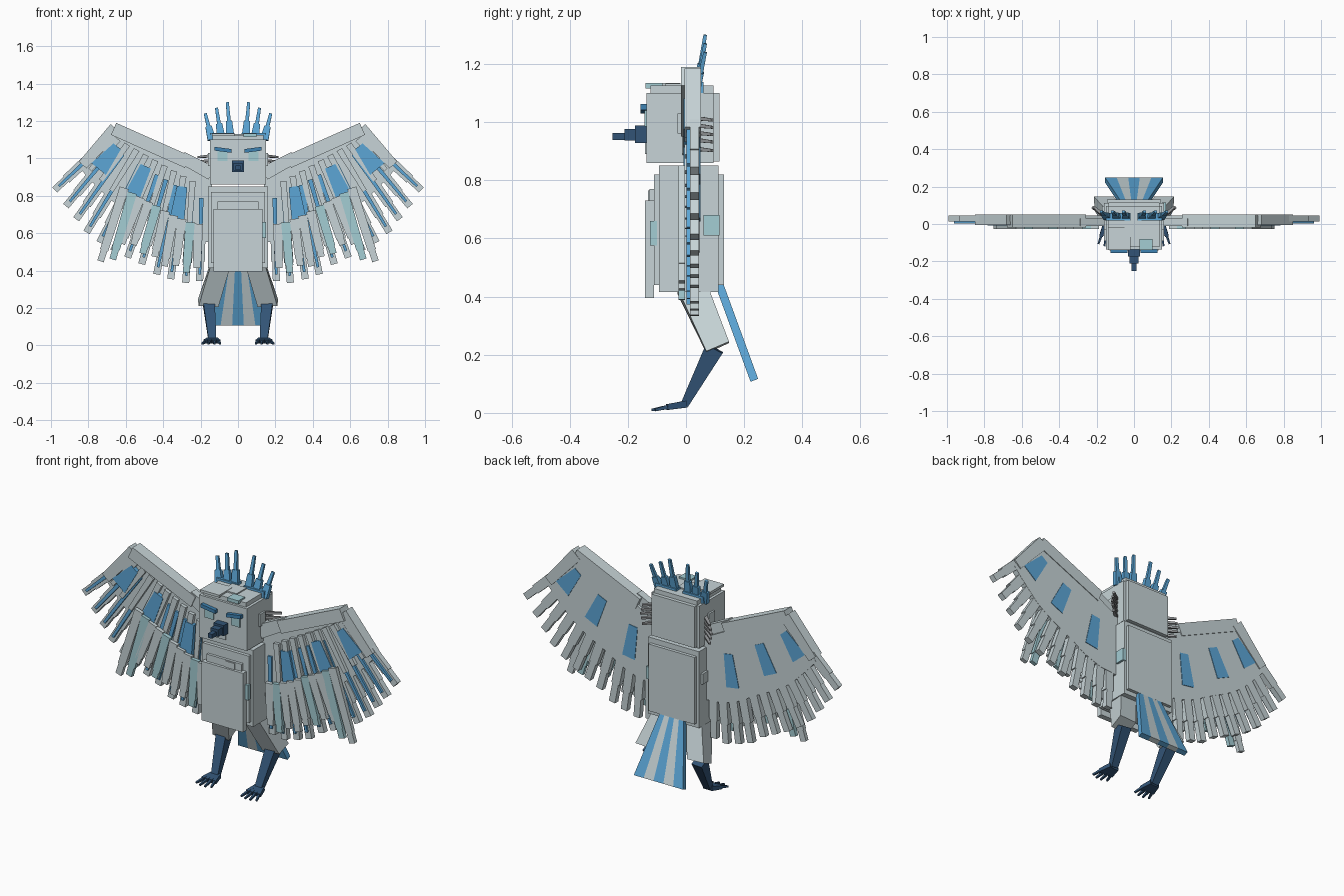
import bpy, bmesh, math
from mathutils import Vector

old = bpy.data.objects.get("Cube")
if old:
    bpy.data.objects.remove(old, do_unlink=True)


def material(name, rgb):
    lin = [((c / 255 + 0.055) / 1.055) ** 2.4 for c in rgb] + [1.0]
    m = bpy.data.materials.new(name)
    m.use_nodes = True
    m.diffuse_color = lin
    m.node_tree.nodes["Principled BSDF"].inputs["Base Color"].default_value = lin
    return m


PALE = material("pale grey", (199, 212, 215))
GREY = material("mid grey", (150, 153, 155))
BLUE = material("feather blue", (92, 166, 214))
DEEP = material("deep blue", (62, 130, 178))
TEAL = material("soft teal", (164, 205, 212))
NAVY = material("navy", (50, 84, 118))


def finish(name, bm, mat):
    bmesh.ops.recalc_face_normals(bm, faces=bm.faces)
    me = bpy.data.meshes.new(name)
    bm.to_mesh(me)
    bm.free()
    me.materials.append(mat)
    ob = bpy.data.objects.new(name, me)
    bpy.context.collection.objects.link(ob)
    return ob


def loft(name, a, b, mat):
    """Solid between two matching rings of points."""
    bm = bmesh.new()
    va = [bm.verts.new(p) for p in a]
    vb = [bm.verts.new(p) for p in b]
    bm.faces.new(va)
    bm.faces.new(vb[::-1])
    for i in range(len(a)):
        j = (i + 1) % len(a)
        bm.faces.new((va[i], vb[i], vb[j], va[j]))
    return finish(name, bm, mat)


def slab(name, pts, y0, y1, mat, s=1):
    """Outline in x and z, given thickness along y."""
    return loft(name, [(s * x, y0, z) for x, z in pts], [(s * x, y1, z) for x, z in pts], mat)


def box(name, x0, x1, y0, y1, z0, z1, mat):
    return slab(name, [(x0, z0), (x1, z0), (x1, z1), (x0, z1)], y0, y1, mat)


def beam(name, a, b, w0, d0, w1, d1, mat, s=1):
    """Tapering bar; w is the width across x, d the depth."""
    a, b = Vector(a), Vector(b)
    d = (b - a).normalized()
    side = Vector((1, 0, 0))
    side = (side - d * side.dot(d)).normalized()
    up = d.cross(side)
    rings = []
    for p, w, h in ((a, w0, d0), (b, w1, d1)):
        ring = [p + side * (i * w / 2) + up * (j * h / 2) for i, j in ((-1, -1), (1, -1), (1, 1), (-1, 1))]
        rings.append([(s * v.x, v.y, v.z) for v in ring])
    return loft(name, rings[0], rings[1], mat)


def blade(name, a, b, w0, w1, y0, y1, mat, s, step=0.8):
    """Flat feather with a narrower stepped tip."""
    a, b = Vector(a), Vector(b)
    d = (b - a).normalized()
    n = Vector((d.y, -d.x))
    m = a.lerp(b, step)
    w2 = w0 + (w1 - w0) * 0.4
    half = [(a, w0), (m, w2), (m, w1), (b, w1)] if step < 1 else [(a, w0), (b, w1)]
    pts = [p + n * w / 2 for p, w in half] + [p - n * w / 2 for p, w in half[::-1]]
    return slab(name, [(p.x, p.y) for p in pts], y0, y1, mat, s)


# Torso layers
box("torso", -0.16, 0.16, -0.092, 0.112, 0.415, 0.85, PALE)
box("torso_shell", -0.145, 0.145, -0.11, 0.13, 0.44, 0.82, PALE)
box("chest_layer", -0.11, 0.11, -0.125, -0.1, 0.44, 0.77, PALE)
box("chest_plate", -0.13, 0.13, -0.141, -0.11, 0.395, 0.73, PALE)
box("chest_chip", 0.01, 0.07, -0.13, -0.12, 0.73, 0.765, PALE)
box("chest_patch", 0.125, 0.15, -0.124, -0.1, 0.575, 0.66, TEAL)
box("left_side_patch", 0.15, 0.172, 0.06, 0.115, 0.61, 0.68, TEAL)
box("right_side_patch", -0.172, -0.15, 0.04, 0.095, 0.66, 0.72, PALE)

# Head layers
box("head", -0.15, 0.15, -0.135, 0.095, 0.86, 1.10, PALE)
box("head_back", -0.135, 0.135, -0.08, 0.115, 0.865, 1.10, PALE)
box("head_cap", -0.135, 0.135, -0.122, 0.095, 1.09, 1.125, PALE)
box("cap_rim", -0.14, -0.02, -0.14, -0.02, 1.12, 1.134, PALE)
box("cap_chip", 0.03, 0.1, -0.14, -0.08, 1.115, 1.134, TEAL)
box("cap_tile", -0.05, 0.04, -0.07, 0.02, 1.12, 1.132, PALE)
box("chin_chip", -0.05, 0.02, -0.141, -0.13, 0.89, 0.945, PALE)
for s, side in ((1, "left"), (-1, "right")):
    box(side + "_cheek", s * 0.14, s * 0.16, -0.03, 0.02, 0.96, 1.03, PALE)

# Beak in three steps
box("beak_base", -0.032, 0.032, -0.175, -0.13, 0.928, 0.988, NAVY)
box("beak_middle", -0.024, 0.024, -0.212, -0.17, 0.936, 0.976, NAVY)
box("beak_tip", -0.013, 0.013, -0.252, -0.21, 0.938, 0.962, NAVY)

# Tail fan with blue and grey bands
for i in range(5):
    rings = []
    for w, y, z in ((0.075, 0.115, 0.44), (0.155, 0.235, 0.112)):
        x0, x1 = -w + 2 * w * i / 5, -w + 2 * w * (i + 1) / 5
        rings.append([(x0, y - 0.013, z - 0.005), (x1, y - 0.013, z - 0.005),
                      (x1, y + 0.013, z + 0.005), (x0, y + 0.013, z + 0.005)])
    loft("tail_band_%d" % (i + 1), rings[0], rings[1], PALE if i % 2 else BLUE)

TIPS = [(.98, .832), (.92, .745), (.865, .675), (.81, .605), (.74, .55), (.665, .505),
        (.59, .47), (.515, .435), (.435, .38), (.36, .355), (.28, .335), (.205, .345)]
N = len(TIPS)


def root(t):
    return Vector((0.67 - 0.475 * t, 1.12 - 0.27 * t))


def tip(t):
    k = min(int(t * (N - 1)), N - 2)
    return Vector(TIPS[k]).lerp(Vector(TIPS[k + 1]), t * (N - 1) - k)


for s, side in ((1, "left"), (-1, "right")):
    # Eye and brow
    box(side + "_eye", s * 0.055, s * 0.11, -0.142, -0.13, 0.985, 1.045, TEAL)
    slab(side + "_brow", [(.035, 1.03), (.125, 1.042), (.125, 1.062), (.035, 1.05)], -0.156, -0.13, DEEP, s)

    # Swept spikes at the side of the head
    for i, z in enumerate((1.015, 0.99, 0.965, 0.94, 0.91)):
        length = 0.06 - 0.006 * abs(i - 2)
        beam("%s_side_spike_%d" % (side, i + 1), (0.13, 0.02, z), (0.165 + length, 0.09, z - 0.008),
             0.022, 0.016, 0.012, 0.01, GREY, s)

    # Crest spikes: broad base and slim tip
    for i, (bx, tx, tz) in enumerate(((.04, .057, 1.30), (.088, .115, 1.27), (.14, .175, 1.24))):
        a = Vector((bx, 0.035, 1.10))
        b = Vector((tx, 0.066, tz))
        m = a.lerp(b, 0.5)
        beam("%s_crest_base_%d" % (side, i + 1), a, m, 0.045, 0.026, 0.034, 0.022, BLUE, s)
        beam("%s_crest_tip_%d" % (side, i + 1), m, b, 0.02, 0.016, 0.016, 0.012, BLUE, s)
    box(side + "_crest_bar", s * 0.02, s * 0.15, 0.02, 0.06, 1.10, 1.137, BLUE)

    # Leg: thigh, shin and four toes
    top = [(.045, -.03, .41), (.145, -.03, .43), (.145, .07, .45), (.045, .07, .45)]
    low = [(.105, .07, .205), (.21, .07, .212), (.215, .148, .245), (.11, .148, .24)]
    loft(side + "_thigh", [(s * x, y, z) for x, y, z in top], [(s * x, y, z) for x, y, z in low], PALE)
    beam(side + "_shin", (.155, .098, .222), (.137, -.004, .03), .062, .065, .042, .028, NAVY, s)
    for i in range(4):
        k = i - 1.5
        a = Vector((.137 + k * .012, .0, .03))
        b = Vector((.14 + k * .024, -.065, .02))
        c = Vector((.142 + k * .032, -.124 + .012 * abs(k), .01))
        beam("%s_toe_%d" % (side, i + 1), a, b, .022, .024, .02, .02, NAVY, s)
        beam("%s_claw_%d" % (side, i + 1), b, c, .013, .014, .009, .009, NAVY, s)

    # Wing arm
    blade(side + "_shoulder", (.14, .92), (.3, 1.005), .075, .065, -.012, .03, PALE, s, 1)
    blade(side + "_forearm", (.27, .982), (.665, 1.158), .07, .07, -.018, .05, PALE, s, 1)
    blade(side + "_hand", (.655, 1.16), (.83, .965), .07, .055, -.005, .052, PALE, s, 1)

    # Covert panel joining the feathers
    ts = [i / (N - 1) for i in range(N)]
    outline = [(.14, .9), (.66, 1.17)] + [tuple(root(t).lerp(tip(t), .58)) for t in ts] + [(.14, .55)]
    slab(side + "_covert_panel", outline, .013, .046, PALE, s)

    # Long feathers with a blue quill strip in front
    for i, t in enumerate(ts):
        r, e = root(t), tip(t)
        blade("%s_long_feather_%d" % (side, i + 1), r, e, .058, .038, .014, .045, PALE, s)
        blade("%s_quill_strip_%d" % (side, i + 1), r.lerp(e, .12), r.lerp(e, .93), .024, .014, .002, .015, BLUE, s, 1)

    # Upper coverts between the quills
    for i in range(9):
        t = .06 + i * .105
        r, e = root(t), tip(t)
        blade("%s_upper_covert_%d" % (side, i + 1), r, r.lerp(e, .5), .034, .024, -.006, .014, PALE, s, 1)

    # Short front feathers, some teal
    for i in range(10):
        t = .34 + i * .071
        r, e = root(t), tip(t)
        end = {0: Vector((.735, .45)), 1: Vector((.67, .46))}.get(i, r.lerp(e, .9 - .04 * (i % 2)))
        blade("%s_front_feather_%d" % (side, i + 1), r.lerp(e, .4), end, .05, .036, -.026, -.004,
              TEAL if i in (1, 4, 8) else PALE, s, .85)

    # Blue patches showing through both faces of the wing
    for i, (t, u0, u1, w0, w1) in enumerate(((.1, .08, .42, .05, .1), (.42, .1, .42, .06, .085), (.8, .1, .44, .055, .08))):
        r, e = root(t), tip(t)
        blade("%s_blue_patch_%d" % (side, i + 1), r.lerp(e, u0), r.lerp(e, u1), w0, w1, -.009, .049, BLUE, s, 1)
